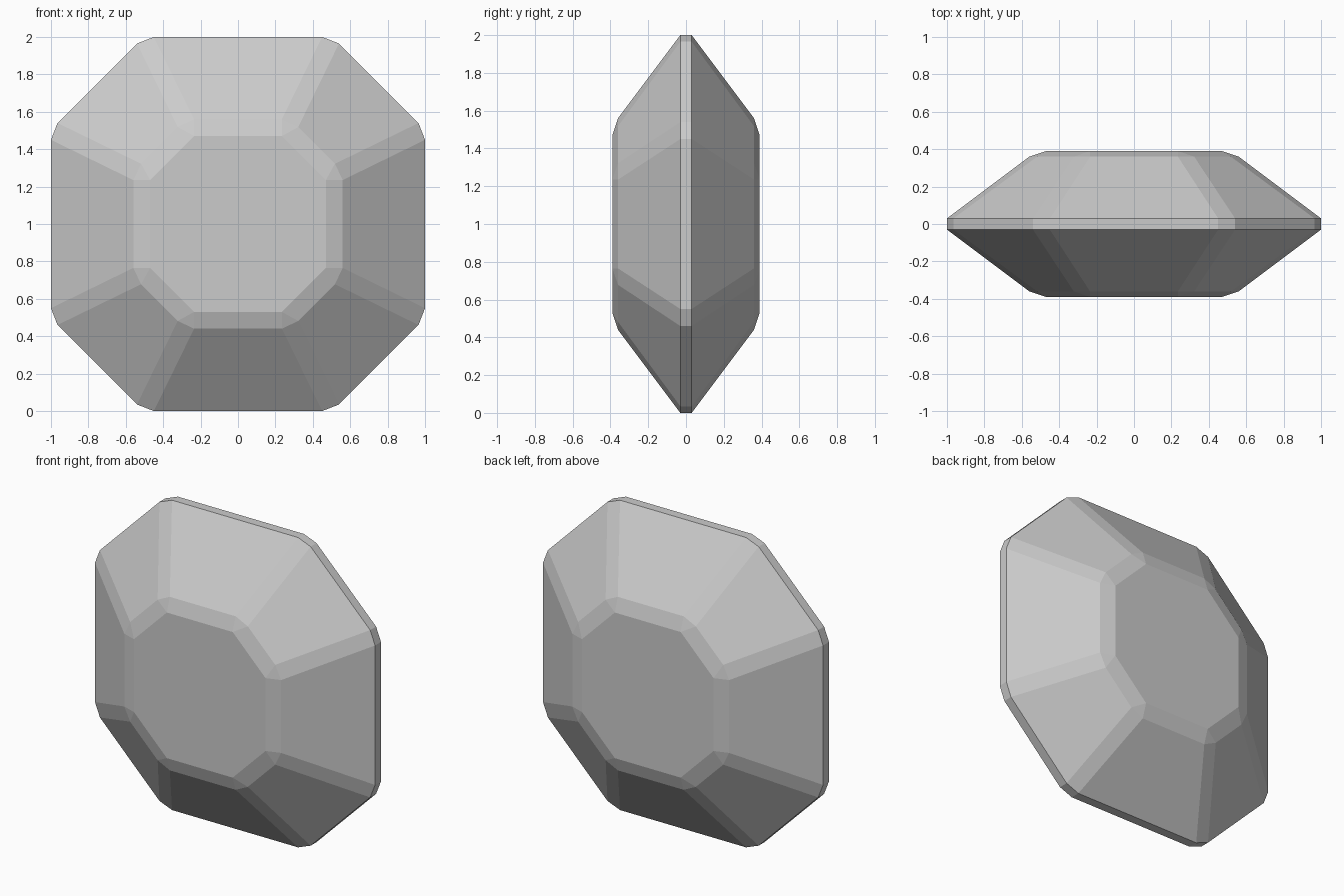
import bpy, bmesh

if "Cube" in bpy.data.objects:
    bpy.data.objects.remove(bpy.data.objects["Cube"])

# Ring profile: depth, then two neighbouring corner points (side point, diagonal point)
RINGS = [
    (-0.39, (0.47, 0.235), (0.47, 0.235)),   # front flat face
    (-0.36, (0.56, 0.235), (0.518, 0.322)),  # bevel around the face
    (-0.03, (1.0, 0.45), (0.965, 0.54)),     # rim
    (0.03, (1.0, 0.45), (0.965, 0.54)),
    (0.36, (0.56, 0.235), (0.518, 0.322)),
    (0.39, (0.47, 0.235), (0.47, 0.235)),    # back flat face
]


def ring_points(p, q):
    """Sixteen points in order: one quadrant turned four times."""
    pts = [p, q, (q[1], q[0]), (p[1], p[0])]
    out = []
    for _ in range(4):
        out += pts
        pts = [(-b, a) for a, b in pts]
    return out


bm = bmesh.new()
loops = [[bm.verts.new((x, y, z + 1)) for x, z in ring_points(p, q)]
         for y, p, q in RINGS]

# Facets between rings, then the two flat caps
for low, high in zip(loops, loops[1:]):
    for i in range(16):
        j = (i + 1) % 16
        bm.faces.new((low[i], low[j], high[j], high[i]))
bm.faces.new(loops[0])
bm.faces.new(loops[-1])

# Merge the doubled cap corners so the bevel ends in triangles
bmesh.ops.remove_doubles(bm, verts=bm.verts, dist=0.0005)
bmesh.ops.recalc_face_normals(bm, faces=bm.faces)

mesh = bpy.data.meshes.new("faceted_gem")
bm.to_mesh(mesh)
bm.free()
gem = bpy.data.objects.new("faceted_gem", mesh)
bpy.context.collection.objects.link(gem)
